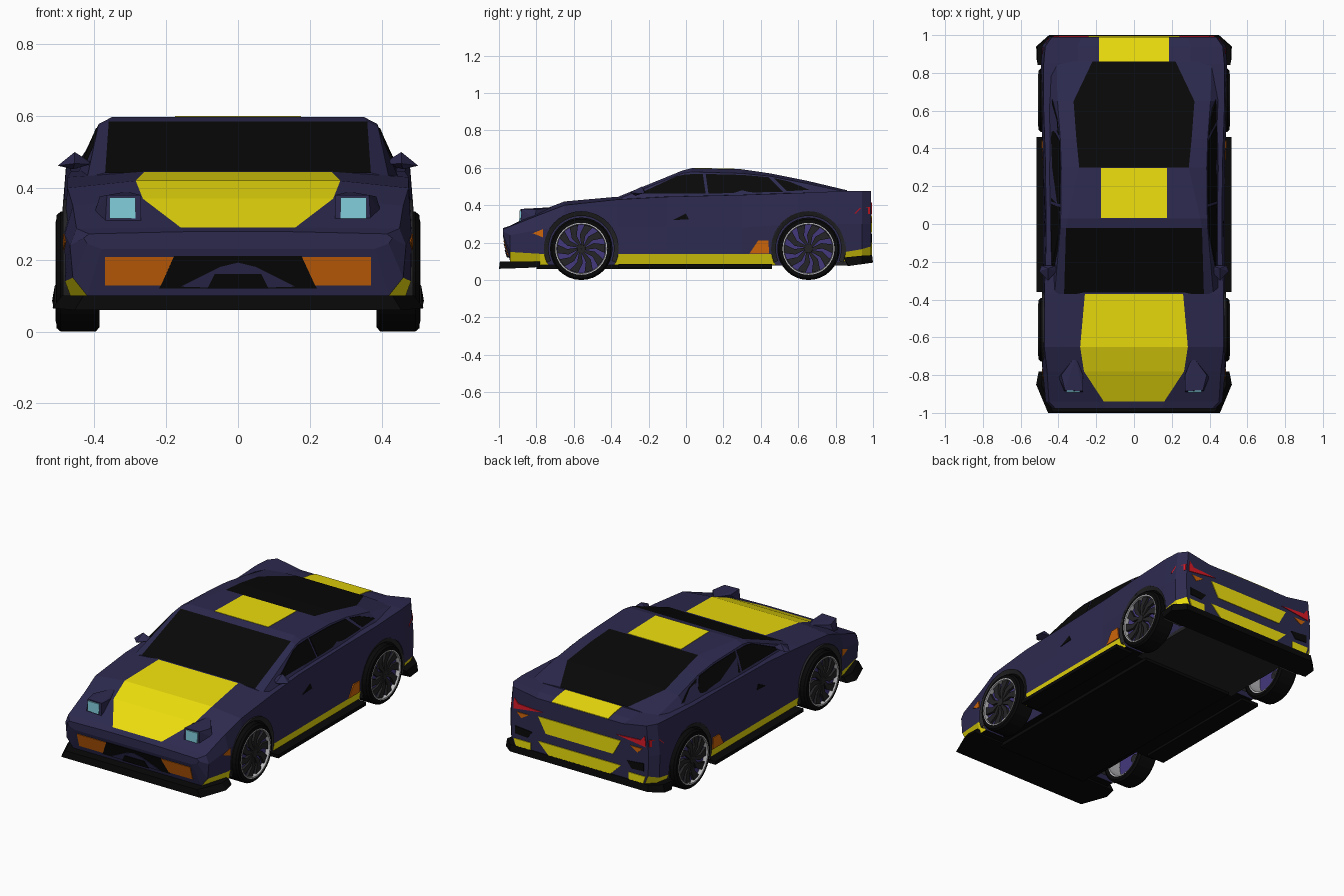
import bpy, bmesh
from math import sin, cos, pi, radians
from mathutils import Vector
from mathutils.bvhtree import BVHTree

if "Cube" in bpy.data.objects:
    bpy.data.objects.remove(bpy.data.objects["Cube"])

COL = dict(navy=(.026, .023, .078, 1), yellow=(.86, .74, .004, 1), black=(.0025, .0025, .0025, 1),
           dark=(.018, .018, .02, 1), orange=(.62, .13, .003, 1), red=(.7, .01, .02, 1),
           cyan=(.22, .6, .7, 1), silver=(.5, .5, .52, 1), purple=(.055, .04, .2, 1))
MAT = {}
for k, c in COL.items():
    MAT[k] = bpy.data.materials.new(k)
    MAT[k].diffuse_color = c


def finish(name, bm, *cols):
    bmesh.ops.recalc_face_normals(bm, faces=bm.faces)
    me = bpy.data.meshes.new(name)
    bm.to_mesh(me)
    for c in cols:
        me.materials.append(MAT[c])
    ob = bpy.data.objects.new(name, me)
    bpy.context.collection.objects.link(ob)
    return ob


def loft(name, sections, cols, pick):
    """Skin mirrored half sections (y, [(x, z) bottom to top]); pick(seg, strip) gives the colour."""
    bm = bmesh.new()
    rings = []
    for y, half in sections:
        pts = half + [(-x, z) for x, z in reversed(half)]
        rings.append([bm.verts.new((x, y, z)) for x, z in pts])
    m = len(rings[0])
    for i in range(len(rings) - 1):
        for k in range(m):
            a, b = rings[i], rings[i + 1]
            f = bm.faces.new((a[k], a[(k + 1) % m], b[(k + 1) % m], b[k]))
            f.material_index = cols.index(pick(i, k if k < m // 2 else m - 2 - k))
    bm.faces.new(rings[0])
    bm.faces.new(rings[-1])
    tree = BVHTree.FromBMesh(bm)
    return finish(name, bm, *cols), tree


def hull(name, pts, col, mirror=True):
    """Convex solid, optionally repeated on the other side."""
    for s in ((1, -1) if mirror else (1,)):
        bm = bmesh.new()
        for x, y, z in pts:
            bm.verts.new((s * x, y, z))
        bmesh.ops.convex_hull(bm, input=bm.verts)
        finish(name, bm, col)


def slab(outline, z0, z1):
    return [(x, y, z) for x, y in outline for z in (z0, z1)]


def prism(bm, pts, vec):
    a = [bm.verts.new(p) for p in pts]
    b = [bm.verts.new(Vector(p) + Vector(vec)) for p in pts]
    bm.faces.new(a)
    bm.faces.new(b)
    for i in range(len(a)):
        j = (i + 1) % len(a)
        bm.faces.new((a[i], a[j], b[j], b[i]))


VIEW = dict(front=(lambda a, b: (a, -2, b), (0, 1, 0)), back=(lambda a, b: (a, 2, b), (0, -1, 0)),
            side=(lambda a, b: (2, a, b), (-1, 0, 0)), top=(lambda a, b: (a, b, 2), (0, 0, -1)))


def panel(name, view, pts, tree, col, mirror=True, off=.004):
    """Thin plate whose outline is projected on to the bodywork."""
    place, d = VIEW[view]
    d = Vector(d)
    hits = []
    for a, b in pts:
        h = tree.ray_cast(Vector(place(a, b)), d)[0]
        if h:
            hits.append(h - d * off)
    if len(hits) < 3:
        return
    for s in ((1, -1) if mirror else (1,)):
        bm = bmesh.new()
        prism(bm, [(s * p.x, p.y, p.z) for p in hits], (s * d.x * .012, d.y * .012, d.z * .012))
        finish(name, bm, col)


def lathe(name, prof, s, y, z, col, a0=0, a1=360, n=32):
    """Turn a closed (radius, x) profile about an axle."""
    bm = bmesh.new()
    full = a1 - a0 == 360
    rings = []
    for i in range(n if full else n + 1):
        t = radians(a0 + (a1 - a0) * i / n)
        rings.append([bm.verts.new((s * x, y + r * cos(t), z + r * sin(t))) for r, x in prof])
    for i in range(n):
        a, b = rings[i], rings[(i + 1) % len(rings)]
        for k in range(len(prof)):
            j = (k + 1) % len(prof)
            bm.faces.new((a[k], a[j], b[j], b[k]))
    return finish(name, bm, col)


# Lower body shell: sill strip and bonnet strip yellow, floor black
lo, hi = (.46, .08), (.482, .14)
body_secs = [
    (-.978, [(.38, .23), (.42, .245), (.43, .26), (.415, .272), (.15, .278)]),
    (-.94, [(.42, .10), (.46, .15), (.468, .24), (.45, .287), (.16, .29)]),
    (-.78, [lo, hi, (.483, .27), (.46, .35), (.265, .37)]),
    (-.65, [lo, hi, (.485, .28), (.475, .40), (.285, .42)]),
    (-.37, [lo, hi, (.475, .28), (.475, .43), (.26, .445)]),
    (-.10, [lo, hi, (.472, .28), (.465, .445), (.36, .45)]),
    (.30, [lo, hi, (.48, .28), (.468, .455), (.36, .458)]),
    (.60, [lo, hi, (.49, .30), (.478, .465), (.36, .47)]),
    (.85, [(.46, .10), (.485, .15), (.492, .30), (.478, .476), (.3, .474)]),
    (.94, [(.46, .115), (.485, .165), (.488, .30), (.47, .477), (.3, .462)]),
    (.99, [(.42, .12), (.445, .18), (.45, .30), (.435, .475), (.28, .448)])]


def body_col(i, j):
    if j == -1:
        return 'navy' if i == 0 else 'black'
    return 'yellow' if (j == 0 and i > 0) or (j == 4 and 0 < i < 4) else 'navy'


body, bt = loft('body', body_secs, ['navy', 'yellow', 'black'], body_col)

# Wheel arch openings
WZ, AXLES = .168, (-.56, .655)
bm = bmesh.new()
for y in AXLES:
    for s in (1, -1):
        prism(bm, [(s * .34, y + .196 * cos(i * pi / 16), WZ + .196 * sin(i * pi / 16)) for i in range(32)],
              (s * .3, 0, 0))
cutter = finish('arch_cutter', bm, 'dark')
cutter.hide_render = True
cutter.display_type = 'WIRE'
mod = body.modifiers.new('arches', 'BOOLEAN')
mod.operation, mod.solver, mod.object = 'DIFFERENCE', 'EXACT', cutter

# Cabin: windscreen and rear glass are the black top strips
cabin_secs = [
    (-.37, [(.45, .42), (.42, .43), (.37, .442)]),
    (-.02, [(.45, .43), (.39, .57), (.36, .585)]),
    (.03, [(.45, .43), (.388, .578), (.35, .598)]),
    (.30, [(.455, .44), (.385, .57), (.29, .592)]),
    (.45, [(.455, .44), (.39, .555), (.305, .57)]),
    (.65, [(.46, .45), (.405, .515), (.32, .53)]),
    (.86, [(.46, .45), (.41, .47), (.22, .48)])]
cabin, ct = loft('cabin', cabin_secs, ['navy', 'black'],
                 lambda i, j: 'black' if j == 2 and i not in (1, 2) else 'navy')
panel('front_side_window', 'side', [(-.25, .462), (-.05, .555), (.0, .565), (.09, .567), (.105, .462)], ct, 'black')
panel('rear_side_window', 'side', [(.12, .462), (.105, .567), (.30, .562), (.44, .55), (.52, .472)], ct, 'black')
panel('quarter_window', 'side', [(.54, .475), (.47, .545), (.55, .527), (.66, .482)], ct, 'black')

# Stripes on the roof and tail deck
panel('roof_stripe', 'top', [(-.175, .032), (.175, .032), (.175, .297), (-.175, .297)], ct, 'yellow', False, .002)
panel('deck_stripe', 'top', [(-.185, .85), (.185, .85), (.185, .94), (.185, .989), (-.185, .989), (-.185, .94)],
      bt, 'yellow', False, .003)

# Raised headlights
hull('headlight_pod', [(.27, -.89, .30), (.37, -.885, .30), (.27, -.885, .38), (.365, -.88, .38),
                       (.40, -.81, .33), (.385, -.80, .376), (.27, -.80, .376), (.31, -.70, .39)], 'navy')
hull('headlight_lens', [(x, y, z) for x in (.285, .358) for y, z in
                        ((-.892, .315), (-.89, .373), (-.87, .315), (-.87, .373))], 'cyan')

# Front bumper
panel('front_indicator', 'front', [(.215, .128), (.37, .128), (.37, .208), (.178, .208)], bt, 'orange')
panel('front_grille', 'front', [(-.22, .12), (.22, .12), (.178, .21), (-.178, .21)], bt, 'black', False)
panel('grille_chevron', 'front', [(0, .12), (.16, .125), (.13, .14), (.05, .18), (0, .192)], bt, 'navy', True, .008)
panel('grille_intake', 'front', [(-.085, .12), (.085, .12), (.065, .16), (-.065, .16)], bt, 'black', False, .012)
hull('front_splitter', [(s * x, y, z) for s in (1, -1) for x, y, z in
                        ((.505, -.78, .07), (.518, -.85, .065), (.455, -1, .06), (.485, -.78, .10),
                         (.49, -.85, .10), (.43, -.995, .10))], 'black', False)

# Side details
panel('front_marker', 'side', [(-.82, .25), (-.765, .228), (-.765, .272)], bt, 'orange')
panel('rear_marker', 'side', [(.34, .142), (.445, .142), (.44, .21), (.385, .21)], bt, 'orange')
panel('door_vent', 'side', [(-.07, .32), (.015, .325), (.0, .355)], bt, 'black')
hull('side_skirt', slab([(.40, -.36), (.515, -.36), (.515, .46), (.40, .46)], .065, .085), 'black')
hull('mirror', [(.41, -.25, .466), (.46, -.27, .452), (.502, -.25, .462), (.455, -.235, .50),
                (.41, -.22, .472), (.49, -.22, .465), (.455, -.30, .468)], 'navy')

# Tail
panel('tail_light', 'back', [(.24, .375), (.43, .35), (.432, .375), (.425, .415), (.40, .385)], bt, 'red')
panel('tail_light_wrap', 'side', [(.90, .355), (.985, .352), (.985, .392), (.93, .385)], bt, 'red')
panel('rear_indicator', 'back', [(.33, .335), (.41, .335), (.38, .305)], bt, 'orange')
panel('tail_panel', 'back', [(-.27, .345), (.27, .345), (.22, .255), (-.22, .255)], bt, 'yellow', False)
panel('rear_bumper_panel', 'back', [(-.27, .20), (.27, .20), (.2, .13), (-.2, .13)], bt, 'yellow', False)
panel('rear_vent', 'back', [(.31, .24), (.42, .25), (.42, .205), (.34, .20)], bt, 'black')
panel('rear_corner', 'back', [(.32, .175), (.43, .175), (.415, .13), (.32, .13)], bt, 'yellow')
hull('rear_diffuser', [(s * x, y, z) for s in (1, -1) for x, y, z in
                       ((.46, .842, .12), (.46, .865, .075), (.51, .842, .12), (.515, .87, .075),
                        (.518, .94, .085), (.51, .94, .13), (.45, 1, .093), (.45, .995, .133))], 'black', False)

# Underside
hull('floor_pan', slab([(s * .3, y) for s in (1, -1) for y in (-.8, .46)], .06, .09), 'black', False)
hull('rear_floor', slab([(s * .34, y) for s in (1, -1) for y in (.44, .87)], .077, .10), 'dark', False)

# Wheels with swirling spokes, and dark arch liners
for y in AXLES:
    for s in (1, -1):
        lathe('arch_liner', [(.175, .35), (.175, .475), (.2, .488), (.2, .35)], s, y, WZ, 'dark', -22, 202, 24)
        lathe('tire', [(.136, .388), (.155, .386), (.167, .396), (.167, .494), (.158, .505), (.138, .507),
                       (.136, .495)], s, y, .167, 'black')
        lathe('rim_barrel', [(.127, .392), (.137, .392), (.139, .509), (.132, .509)], s, y, .167, 'silver')
        lathe('rim_disc', [(.001, .475), (.13, .475), (.13, .485), (.001, .485)], s, y, .167, 'purple')
        lathe('hub', [(.001, .47), (.026, .47), (.022, .503), (.001, .503)], s, y, .167, 'dark', n=12)
        bm = bmesh.new()
        for k in range(10):
            outline = [(.02, -.3), (.075, .02), (.13, -.18), (.13, .18), (.075, .42), (.02, .3)]
            prism(bm, [(s * .484, y + r * cos(a + k * pi / 5), .167 + r * sin(a + k * pi / 5))
                       for r, a in outline], (s * .016, 0, 0))
        finish('wheel_spokes', bm, 'dark')

for m in bpy.data.materials:
    if m.users and not m.is_grease_pencil:
        m.use_nodes = True
        m.node_tree.nodes["Principled BSDF"].inputs["Base Color"].default_value = m.diffuse_color
